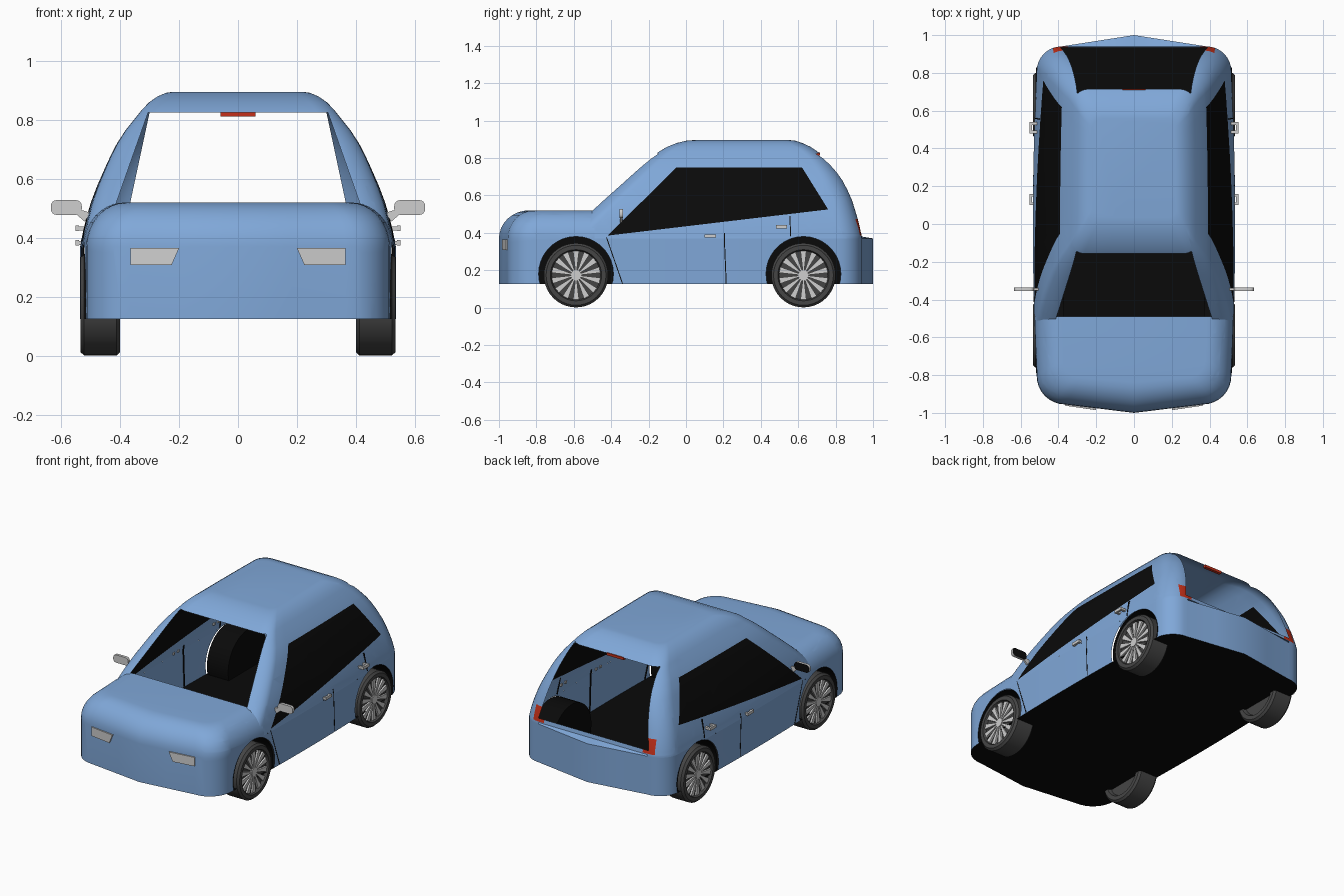
import bpy, bmesh, math
from mathutils import Vector

if "Cube" in bpy.data.objects:
    bpy.data.objects.remove(bpy.data.objects["Cube"])


def mat(name, r, g, b):
    m = bpy.data.materials.new(name)
    m.diffuse_color = (r, g, b, 1)
    m.use_nodes = True
    m.node_tree.nodes["Principled BSDF"].inputs["Base Color"].default_value = m.diffuse_color
    return m


BLUE = mat("body blue", .215, .39, .69)
BLACK = mat("black", .003, .003, .003)
RED = mat("light red", .56, .03, .01)
SILVER = mat("silver", .62, .62, .62)
RUBBER = mat("tyre grey", .06, .06, .06)


def finish(name, bm, mats, mirror=False, normals=True):
    if mirror:
        d = bmesh.ops.duplicate(bm, geom=bm.verts[:] + bm.edges[:] + bm.faces[:])["geom"]
        for v in d:
            if isinstance(v, bmesh.types.BMVert):
                v.co.x *= -1
        bmesh.ops.reverse_faces(bm, faces=[f for f in d if isinstance(f, bmesh.types.BMFace)])
    if normals:
        bmesh.ops.recalc_face_normals(bm, faces=bm.faces[:])
    me = bpy.data.meshes.new(name)
    bm.to_mesh(me)
    bm.free()
    for m in mats:
        me.materials.append(m)
    ob = bpy.data.objects.new(name, me)
    bpy.context.collection.objects.link(ob)
    bpy.ops.object.select_all(action='DESELECT')
    ob.select_set(True)
    bpy.context.view_layer.objects.active = ob
    bpy.ops.object.shade_smooth_by_angle(angle=math.radians(35))
    return ob


def loft(bm, rings, cap_start=True, cap_end=True):
    vs = [[bm.verts.new(p) for p in r] for r in rings]
    n = len(vs[0])
    for a, b in zip(vs, vs[1:]):
        for i in range(n):
            bm.faces.new((a[i], a[(i + 1) % n], b[(i + 1) % n], b[i]))
    if cap_start:
        bm.faces.new(vs[0][::-1])
    if cap_end:
        bm.faces.new(vs[-1])
    bmesh.ops.recalc_face_normals(bm, faces=bm.faces[:])


def prism(bm, pts, off):
    """Flat polygon extruded by a vector."""
    off = Vector(off)
    loft(bm, [[Vector(p) for p in pts], [Vector(p) + off for p in pts]])


def box(bm, x0, x1, y0, y1, z0, z1):
    prism(bm, [(x0, y0, z0), (x1, y0, z0), (x1, y1, z0), (x0, y1, z0)], (0, 0, z1 - z0))


def region(bm, poly, axes, keep):
    """Cut a convex outline, projected along one axis, and return the faces inside."""
    def v3(p):
        v = Vector((0, 0, 0))
        v[axes[0]], v[axes[1]] = p
        return v
    pts = [v3(p) for p in poly]
    mid = sum(pts, Vector()) / len(pts)
    planes = []

    def inside():
        out = []
        for f in bm.faces:
            c = f.calc_center_median()
            if keep(c) and all((c - co).dot(no) < 1e-5 for co, no in planes):
                out.append(f)
        return out
    for p, q in zip(pts, pts[1:] + pts[:1]):
        d = q - p
        no = v3((-d[axes[1]], d[axes[0]])).normalized()
        if no.dot(p - mid) < 0:
            no = -no
        fs = inside()
        geom = set(fs)
        for f in fs:
            geom.update(f.edges)
            geom.update(f.verts)
        bmesh.ops.bisect_plane(bm, geom=list(geom), dist=1e-5, plane_co=p, plane_no=no)
        planes.append((p, no))
    return inside()


def drop(bm, faces):
    bmesh.ops.delete(bm, geom=faces, context='FACES')


def ring(z, hw, yf, yr, rf, rr, vf=0, vr=0):
    """Horizontal slice: rounded rectangle with V-shaped ends and slightly bowed sides."""
    q = [i * math.pi / 16 for i in range(9)]
    h = [(0, yf - vf), ((hw - rf) / 2, yf - vf / 2)]
    h += [(hw - rf + rf * math.sin(t), yf + rf - rf * math.cos(t)) for t in q]
    a, b = yf + rf, yr - rr
    h += [(hw, a + (b - a) * i / 9) for i in range(1, 9)]
    h += [(hw - rr + rr * math.cos(t), yr - rr + rr * math.sin(t)) for t in q]
    h += [((hw - rr) / 2, yr + vr / 2), (0, yr + vr)]
    h += [(-x, y) for x, y in h[-2:0:-1]]
    return [(x * (1 + .04 * max(0, 1 - (y / .8) ** 2)), y, z) for x, y in h]


WHEELS = (-.588, .628)


def cut_arches(bm):
    for y in WHEELS:
        circle = [(y + .2 * math.cos(i * math.pi / 18), .18 + .2 * math.sin(i * math.pi / 18)) for i in range(36)]
        for s in (1, -1):
            drop(bm, region(bm, circle, (1, 2), lambda c: c.x * s > .42))


# Lower body with hood
bm = bmesh.new()
rings = [ring(.125, .515, -.955, .94, .15, .13, .045, .06)]
for i in range(9):
    a = i * math.pi / 16
    d = .14 * (1 - math.cos(a))
    rings.append(ring(.37 + .15 * math.sin(a), .515 - d, -.955 + d, .94, .15 - d * .4, .13, .045 - d * .15, .06))
loft(bm, rings)
for f in bm.faces:
    if f.normal.z < -.9:
        f.material_index = 1
bmesh.ops.bisect_plane(bm, geom=bm.verts[:] + bm.edges[:] + bm.faces[:], plane_co=(0, -.49, 0), plane_no=(0, 1, 0))
drop(bm, [f for f in bm.faces if f.calc_center_median().z > .371 and f.calc_center_median().y > -.49])
cut_arches(bm)
finish("lower_body", bm, [BLUE, BLACK], normals=False)

# Cabin: height, half width, front y, rear y
bm = bmesh.new()
prof = [(.38, .513, -.655, .94), (.42, .506, -.61, .932), (.47, .494, -.555, .92),
        (.52, .48, -.5, .905), (.575, .46, -.44, .888), (.63, .437, -.378, .864), (.68, .415, -.322, .838),
        (.72, .395, -.278, .812), (.765, .367, -.228, .776), (.80, .34, -.188, .745),
        (.835, .313, -.143, .702), (.86, .29, -.10, .665), (.88, .262, -.05, .622), (.892, .235, 0, .585),
        (.895, .215, .035, .56)]
rings = [ring(.37, .515, -.665, .94, .1, .13, 0, .06)]
rings += [ring(z, w, f, r, w * .2, w * .25) for z, w, f, r in prof]
loft(bm, rings)
drop(bm, [f for f in bm.faces if f.normal.z < -.9 and f.calc_center_median().z < .372])
for s in (1, -1):
    for f in region(bm, [(-.42, .385), (-.05, .75), (.62, .75), (.76, .525)], (1, 2), lambda c: c.x * s > .3):
        f.material_index = 1
    lamp = [(s * .35, .385), (s * .43, .385), (s * .425, .475), (s * .35, .475)]
    for f in region(bm, lamp, (0, 2), lambda c: c.y > .8 and c.x * s > -.1):
        f.material_index = 2
drop(bm, region(bm, [(-.43, .47), (.43, .47), (.305, .825), (-.305, .825)], (0, 2), lambda c: c.y < 0))
drop(bm, region(bm, [(-.39, .405), (.39, .405), (.30, .825), (-.30, .825)], (0, 2), lambda c: c.y > .55))
cut_arches(bm)
finish("cabin", bm, [BLUE, BLACK, RED], normals=False)


def disc(x, r, y, z, n=40):
    return [(x, y + r * math.cos(2 * math.pi * i / n), z + r * math.sin(2 * math.pi * i / n)) for i in range(n)]


for y, label in zip(WHEELS, ("front", "rear")):
    # Wheel well liners
    bm = bmesh.new()
    loft(bm, [disc(.37, .2, y, .18, 36), disc(.52, .2, y, .18, 36)], True, False)
    bmesh.ops.bisect_plane(bm, geom=bm.verts[:] + bm.edges[:] + bm.faces[:], plane_co=(0, 0, .125),
                           plane_no=(0, 0, -1), clear_outer=True)
    finish(label + "_wheel_wells", bm, [BLACK], True)
    # Tyres
    bm = bmesh.new()
    tyre = [(.42, .125), (.40, .135), (.40, .16), (.412, .172), (.522, .172), (.535, .16), (.535, .137), (.515, .13)]
    loft(bm, [disc(x, r, y, .173) for x, r in tyre])
    finish(label + "_tyres", bm, [RUBBER], True)
    # Spokes and hubs
    bm = bmesh.new()
    for k in range(14):
        a = 2 * math.pi * (k + .5) / 14
        u, w = Vector((0, math.cos(a), math.sin(a))), Vector((0, -math.sin(a), math.cos(a)))
        c = Vector((.51, y, .173))
        prism(bm, [c + u * .025 - w * .004, c + u * .13 - w * .016, c + u * .13 + w * .016, c + u * .025 + w * .004],
              (.016, 0, 0))
    loft(bm, [disc(.51, .028, y, .173, 20), disc(.53, .028, y, .173, 20)])
    finish(label + "_spokes", bm, [SILVER], True)

# Headlights
bm = bmesh.new()
prism(bm, [(.20, -.985, .365), (.365, -.962, .365), (.365, -.962, .308), (.225, -.982, .308)], (0, .04, 0))
finish("headlights", bm, [SILVER], True)

# Door mirrors: rounded housing with dark glass at the back, and an arm
bm = bmesh.new()
pts = []
for cx, cz, a0 in ((.615, .508, 0), (.55, .508, 90), (.55, .498, 180), (.615, .498, 270)):
    for i in range(5):
        a = math.radians(a0 + i * 22.5)
        pts.append((cx + .02 * math.cos(a), -.355, cz + .02 * math.sin(a)))
prism(bm, pts, (0, .018, 0))
for f in bm.faces:
    f.material_index = int(f.normal.y > .9)
prism(bm, [(.50, -.352, .485), (.52, -.352, .455), (.56, -.352, .49), (.55, -.352, .50)], (0, .012, 0))
finish("door_mirrors", bm, [SILVER, BLACK], True)

# Door handles
bm = bmesh.new()
for y, z, x in ((.13, .383, .525), (.51, .433, .505)):
    box(bm, x, .552, y - .03, y - .015, z - .008, z + .006)
    box(bm, x, .552, y + .015, y + .03, z - .008, z + .006)
    box(bm, .54, .552, y - .03, y + .03, z - .009, z + .009)
finish("door_handles", bm, [SILVER], True)

# Door seams
bm = bmesh.new()
seams = [((.530, -.425, .375), (.534, -.34, .13)), ((.535, .205, .37), (.535, .215, .13)),
         ((.531, .205, .40), (.535, .205, .37)), ((.506, .555, .49), (.526, .56, .38))]
for p, q in seams:
    p, q = Vector(p), Vector(q)
    w = Vector((0, .0025, 0))
    prism(bm, [p - w, q - w, q + w, p + w], (-.008, 0, 0))
finish("door_seams", bm, [BLACK], True)

# High brake light
bm = bmesh.new()
box(bm, -.06, .06, .698, .716, .812, .828)
finish("high_brake_light", bm, [RED])
